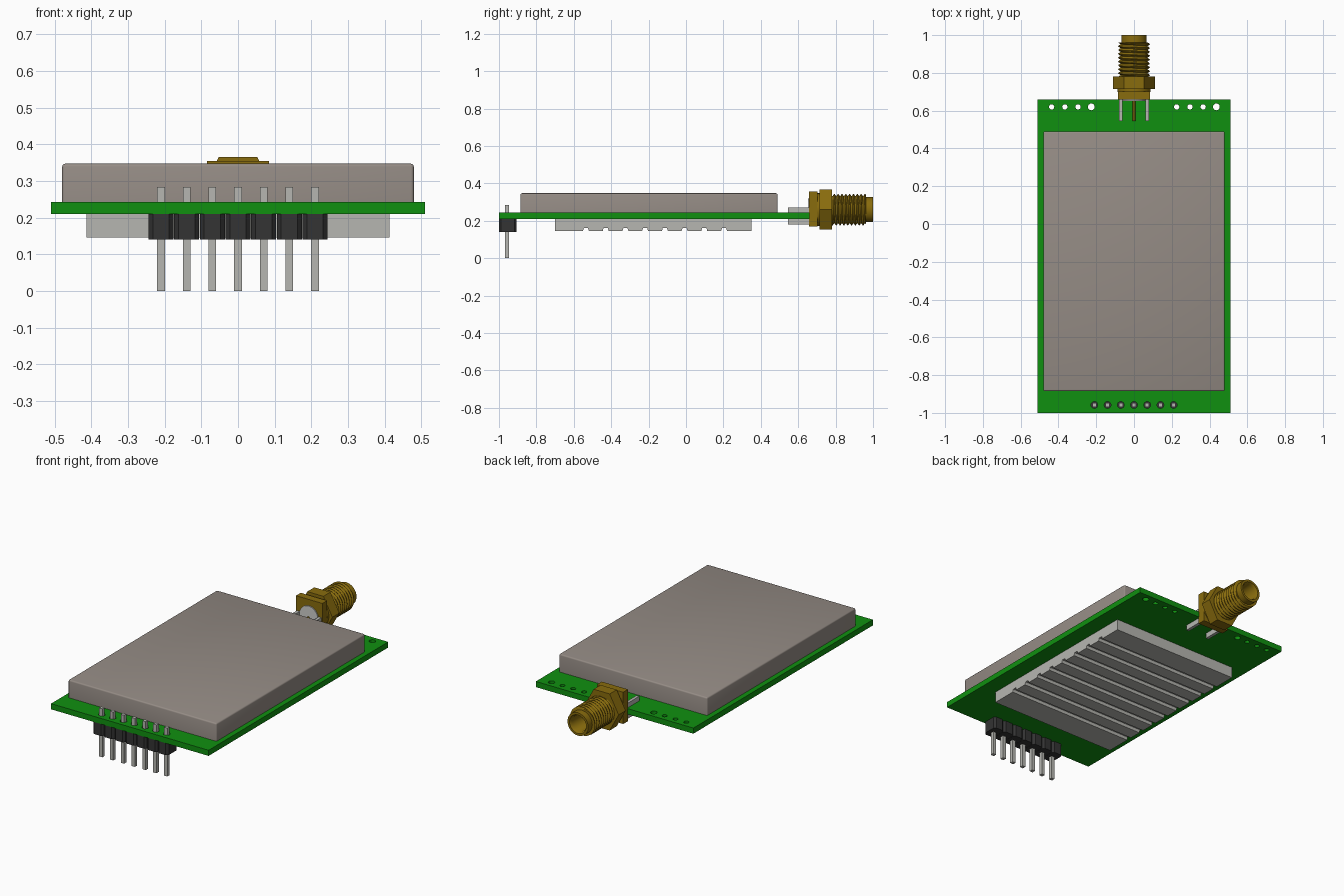
import bpy, bmesh, math

if "Cube" in bpy.data.objects:
    bpy.data.objects.remove(bpy.data.objects["Cube"])


def material(name, rgb):
    m = bpy.data.materials.new(name)
    m.use_nodes = True
    m.diffuse_color = (*rgb, 1)
    m.node_tree.nodes["Principled BSDF"].inputs["Base Color"].default_value = (*rgb, 1)
    return m


GREEN = material("board green", (0.005, 0.28, 0.005))
SHIELD = material("warm grey metal", (0.30, 0.262, 0.235))
TIN = material("light grey metal", (0.47, 0.47, 0.44))
BLACK = material("black plastic", (0.033, 0.033, 0.033))
GOLD = material("dull gold", (0.25, 0.15, 0.004))
WHITE = material("pale insulator", (0.62, 0.62, 0.60))


def finish(name, bm, mat, smooth=False):
    bmesh.ops.recalc_face_normals(bm, faces=bm.faces)
    me = bpy.data.meshes.new(name)
    bm.to_mesh(me)
    bm.free()
    me.materials.append(mat)
    ob = bpy.data.objects.new(name, me)
    bpy.context.collection.objects.link(ob)
    if smooth:
        bpy.ops.object.select_all(action='DESELECT')
        ob.select_set(True)
        bpy.context.view_layer.objects.active = ob
        bpy.ops.object.shade_smooth_by_angle(angle=math.radians(35))
    return ob


def add_prism(bm, pts, axis, a, b):
    """Extrude a 2D outline along an axis from a to b."""
    place = {'x': lambda p, t: (t, p[0], p[1]),
             'y': lambda p, t: (p[0], t, p[1]),
             'z': lambda p, t: (p[0], p[1], t)}[axis]
    lo = [bm.verts.new(place(p, a)) for p in pts]
    hi = [bm.verts.new(place(p, b)) for p in pts]
    bm.faces.new(lo)
    bm.faces.new(hi)
    n = len(pts)
    for i in range(n):
        j = (i + 1) % n
        bm.faces.new((lo[i], lo[j], hi[j], hi[i]))


def prism(name, pts, axis, a, b, mat, smooth=False):
    bm = bmesh.new()
    add_prism(bm, pts, axis, a, b)
    return finish(name, bm, mat, smooth)


def rect(x0, x1, y0, y1):
    return [(x0, y0), (x1, y0), (x1, y1), (x0, y1)]


def circle(cx, cy, r, n=24):
    return [(cx + r * math.cos(2 * math.pi * i / n), cy + r * math.sin(2 * math.pi * i / n))
            for i in range(n)]


PIN_X = [0.07 * (i - 3) for i in range(7)]
PIN_Y = -0.958
AXIS_Z = 0.259

# Circuit board with drilled holes
board = prism("circuit_board", rect(-0.51, 0.51, -1.0, 0.66), 'z', 0.21, 0.243, GREEN)
bm = bmesh.new()
for x in PIN_X:
    add_prism(bm, circle(x, PIN_Y, 0.018, 16), 'z', 0.19, 0.26)
for i in range(4):
    x = 0.226 + 0.07 * i
    add_prism(bm, circle(-x, 0.62, 0.018 if i == 0 else 0.014, 16), 'z', 0.19, 0.26)
    add_prism(bm, circle(x, 0.62, 0.018 if i == 3 else 0.014, 16), 'z', 0.19, 0.26)
drill = finish("hole_cutter", bm, GREEN)
drill.hide_render = True
cut = board.modifiers.new("holes", 'BOOLEAN')
cut.operation = 'DIFFERENCE'
cut.solver = 'EXACT'
cut.object = drill
bpy.context.view_layer.objects.active = board
bpy.ops.object.modifier_apply(modifier=cut.name)
bpy.data.objects.remove(drill)

# Shield can with softened upper edges
bm = bmesh.new()
add_prism(bm, rect(-0.48, 0.48, -0.885, 0.49), 'z', 0.243, 0.347)
edges = [e for e in bm.edges if max(v.co.z for v in e.verts) > 0.3]
bmesh.ops.bevel(bm, geom=edges, offset=0.008, segments=3, profile=0.5, affect='EDGES')
finish("shield_can", bm, SHIELD, smooth=True)

# Grooved heat sink under the board
outline = [(0.35, 0.21), (-0.70, 0.21), (-0.70, 0.145)]
for i in range(8):
    y = -0.535 + 0.1055 * i
    outline += [(y - 0.016, 0.145), (y - 0.011, 0.161), (y + 0.011, 0.161), (y + 0.016, 0.145)]
outline.append((0.35, 0.145))
prism("heat_sink", outline, 'x', -0.413, 0.413, TIN)

# Pin header: chamfered blocks and square pins
blocks, pins = bmesh.new(), bmesh.new()
for x in PIN_X:
    w, c, y0, y1 = 0.0342, 0.012, -1.0, -0.906
    add_prism(blocks, [(x - w + c, y0), (x + w - c, y0), (x + w, y0 + c), (x + w, y1 - c),
                       (x + w - c, y1), (x - w + c, y1), (x - w, y1 - c), (x - w, y0 + c)],
              'z', 0.14, 0.21)
    add_prism(pins, rect(x - 0.0105, x + 0.0105, PIN_Y - 0.0105, PIN_Y + 0.0105), 'z', 0, 0.283)
finish("header_blocks", blocks, BLACK)
finish("header_pins", pins, TIN)

# Coaxial connector: flange, insulator, contact and solder legs
prism("connector_flange", rect(-0.085, 0.085, 0.169, 0.355), 'y', 0.658, 0.702, GOLD)
prism("insulator_disc", circle(0, AXIS_Z, 0.06, 32), 'y', 0.652, 0.66, WHITE)
prism("center_contact", circle(0, AXIS_Z - 0.008, 0.007, 12), 'y', 0.545, 0.66, GOLD, True)
bm = bmesh.new()
for x in (-0.07, 0.07):
    for z0, z1 in ((0.179, 0.21), (0.243, 0.27)):
        add_prism(bm, rect(x - 0.009, x + 0.009, z0, z1), 'y', 0.545, 0.66)
finish("solder_legs", bm, TIN)

# Hexagonal nut
prism("hex_nut", [(0.11, AXIS_Z), (0.052, AXIS_Z + 0.107), (-0.052, AXIS_Z + 0.107),
                  (-0.11, AXIS_Z), (-0.052, AXIS_Z - 0.107), (0.052, AXIS_Z - 0.107)],
      'y', 0.715, 0.78, GOLD)


def revolve(name, rows, radius, mat, n=36):
    """Rings of radius(y index, turn) around the connector axis, with end caps."""
    bm = bmesh.new()
    rings = []
    for k, y in enumerate(rows):
        ring = []
        for i in range(n):
            t = i / n
            r, a = radius(k, t), 2 * math.pi * t
            ring.append(bm.verts.new((r * math.cos(a), y, AXIS_Z + r * math.sin(a))))
        rings.append(ring)
    for lo, hi in zip(rings, rings[1:]):
        for i in range(n):
            j = (i + 1) % n
            bm.faces.new((lo[i], lo[j], hi[j], hi[i]))
    bm.faces.new(rings[0])
    bm.faces.new(rings[-1])
    return finish(name, bm, mat, smooth=True)


# Hollow barrel with neck and open tip
barrel = [(0.70, 0.088), (0.72, 0.088), (0.721, 0.067), (1.0, 0.067),
          (1.0, 0.054), (0.985, 0.046), (0.80, 0.046)]
revolve("connector_barrel", [p[0] for p in barrel], lambda k, t: barrel[k][1], GOLD)
prism("socket_core", circle(0, AXIS_Z, 0.012, 16), 'y', 0.79, 0.90, GOLD, True)

# Helical thread as a sleeve (its end caps are opened around the bore)
STEPS, TURNS, Y0, Y1 = 6, 9, 0.778, 0.962
count = STEPS * TURNS


def thread_radius(k, t):
    if k in (0, count + 2):
        return 0.06
    phase = ((k - 1) / STEPS - t) % 1
    return 0.071 + 0.013 * min(1, 2.4 * min(phase, 1 - phase))


rows = [Y0] + [Y0 + (Y1 - Y0) * k / count for k in range(count + 1)] + [Y1]
thread = revolve("connector_thread", rows, thread_radius, GOLD)
bm = bmesh.new()
bm.from_mesh(thread.data)
bmesh.ops.delete(bm, geom=[f for f in bm.faces if len(f.verts) > 4], context='FACES_ONLY')
bm.to_mesh(thread.data)
bm.free()
